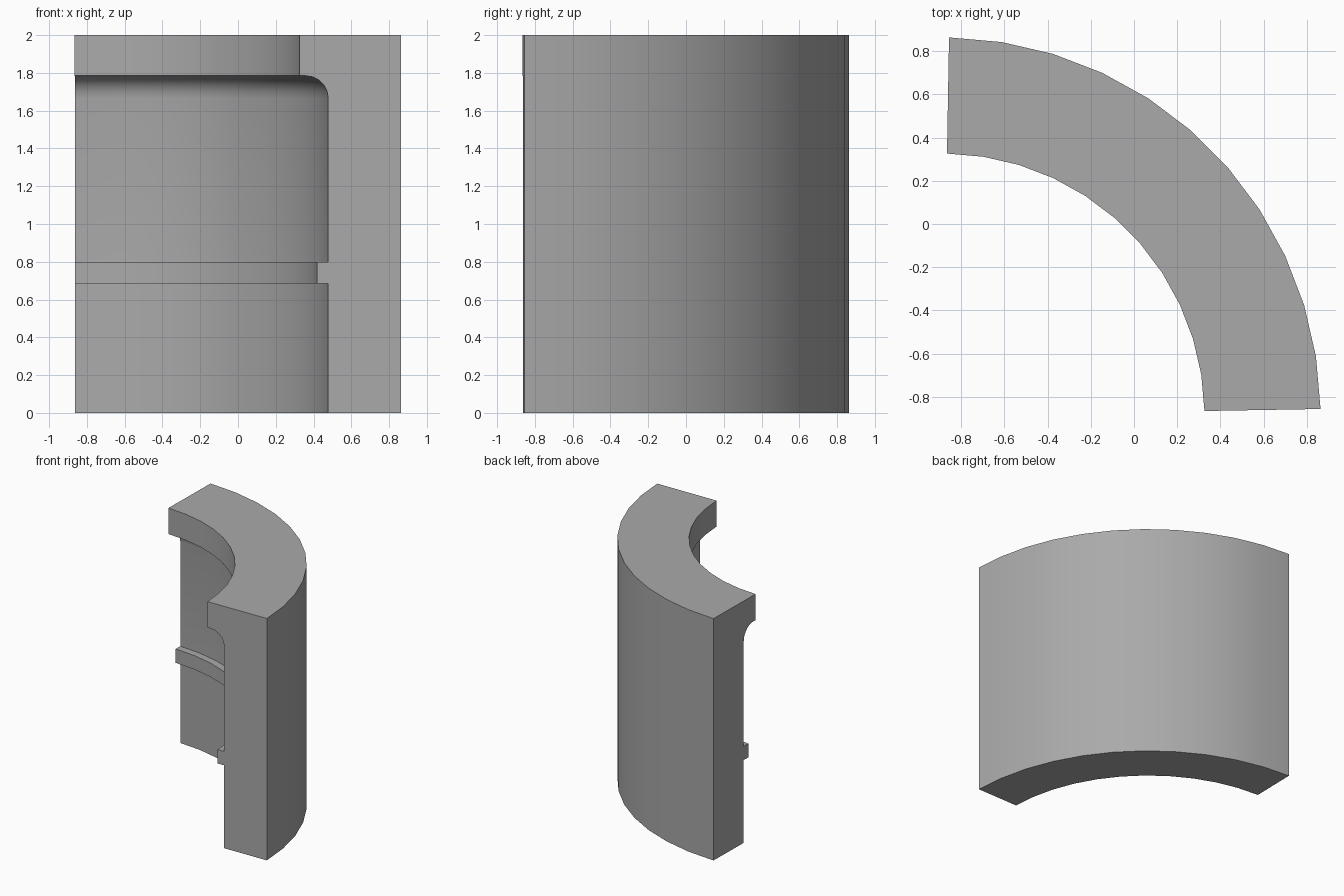
import bpy, bmesh
from math import sin, cos, radians, pi

cube = bpy.data.objects.get("Cube")
if cube:
    bpy.data.objects.remove(cube, do_unlink=True)

# Plain grey material
grey = bpy.data.materials.new("plain grey")
grey.use_nodes = True
colour = (0.40, 0.40, 0.40, 1)
grey.diffuse_color = colour
grey.node_tree.nodes["Principled BSDF"].inputs["Base Color"].default_value = colour

CENTRE = -0.886              # sweep axis, same in x and y
OUTER, WALL, RIDGE, LIP = 1.749, 1.364, 1.305, 1.212
FILLET, LIP_Z = 0.12, 1.785
START, END, STEPS = 1, 89, 11

# Cross-section as (radius, height): wall, ridge, filleted overhanging lip
profile = [(OUTER, 0), (OUTER, 2), (LIP, 2), (LIP, LIP_Z)]
for i in range(6):
    a = pi / 2 * (1 - i / 5)
    profile.append((WALL - FILLET + FILLET * cos(a), LIP_Z - FILLET + FILLET * sin(a)))
profile += [(WALL, 0.8), (RIDGE, 0.8), (RIDGE, 0.685), (WALL, 0.685), (WALL, 0)]

# Sweep the section through a quarter ring
bm = bmesh.new()
rings = []
for s in range(STEPS + 1):
    a = radians(START + (END - START) * s / STEPS)
    rings.append([bm.verts.new((CENTRE + r * cos(a), CENTRE + r * sin(a), z))
                  for r, z in profile])
n = len(profile)
for r0, r1 in zip(rings, rings[1:]):
    for i in range(n):
        j = (i + 1) % n
        bm.faces.new((r0[i], r0[j], r1[j], r1[i]))
bm.faces.new(rings[0])
bm.faces.new(rings[-1])
bmesh.ops.recalc_face_normals(bm, faces=bm.faces)

mesh = bpy.data.meshes.new("quarter_ring_wall")
bm.to_mesh(mesh)
bm.free()
mesh.materials.append(grey)
wall = bpy.data.objects.new("quarter_ring_wall", mesh)
bpy.context.collection.objects.link(wall)

# Smooth curves, sharp corners
bpy.ops.object.select_all(action="DESELECT")
wall.select_set(True)
bpy.context.view_layer.objects.active = wall
bpy.ops.object.shade_smooth_by_angle(angle=radians(30))
